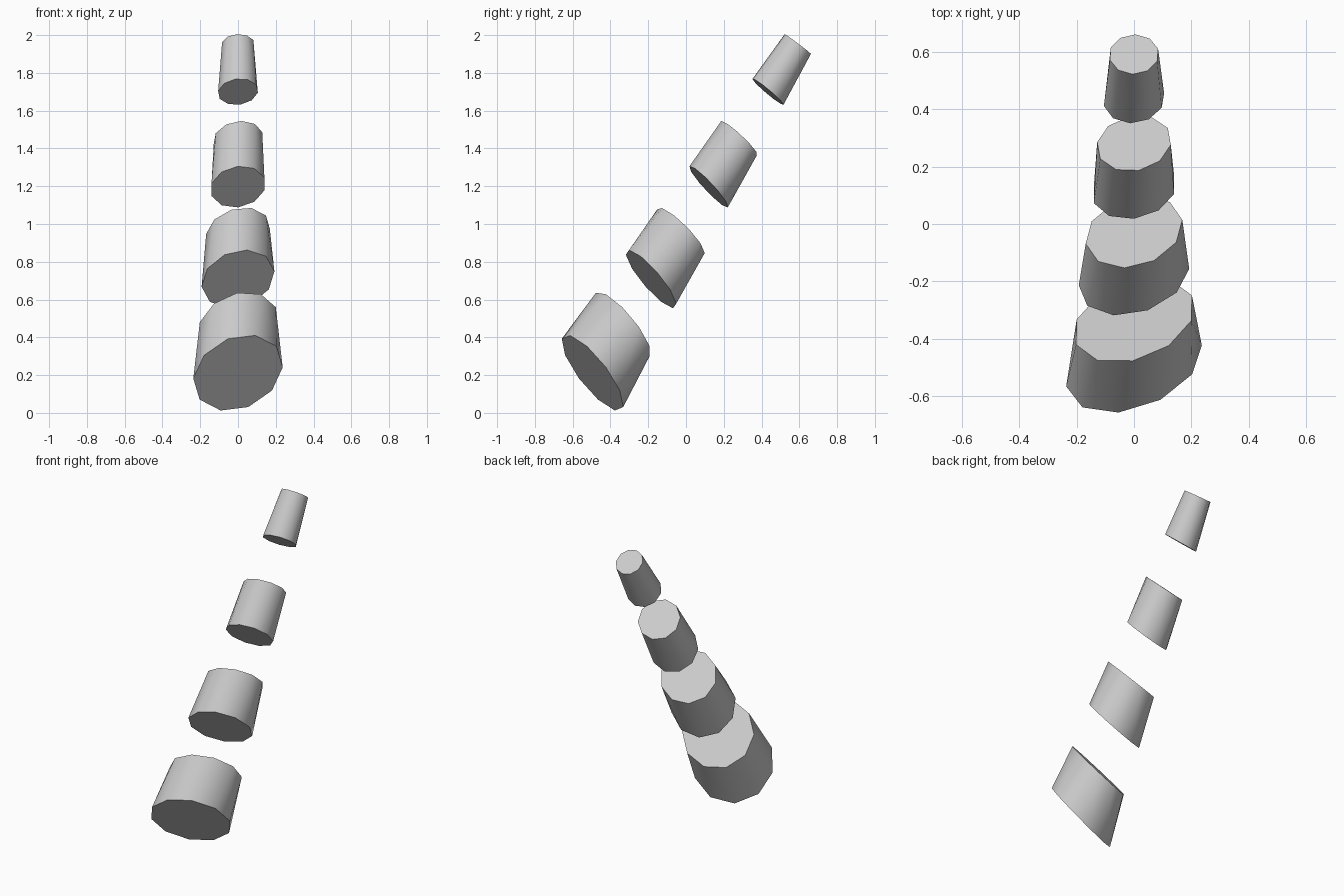
import bpy, bmesh
from math import sin, cos, radians, pi
from mathutils import Vector

if "Cube" in bpy.data.objects:
    bpy.data.objects.remove(bpy.data.objects["Cube"])

SIDES = 10

# Each segment is a pair of rings: (centre y, radius, tilt, sideways lean, twist)
SEGMENTS = {
    "lower_segment": [(-0.495, 0.249, 52, 17.5, 4.8), (-0.335, 0.220, 50, 16, 17)],
    "lower_middle_segment": [(-0.185, 0.199, 49.5, 14, -3.6), (-0.027, 0.174, 45, 13, 6.5)],
    "upper_middle_segment": [(0.120, 0.149, 47, 9, 17.8), (0.281, 0.132, 43, 8.5, 25.5)],
    "upper_segment": [(0.434, 0.1075, 40, 6, 10.8), (0.592, 0.087, 37, 2, 14.7)],
}


def ring(bm, y, radius, tilt, lean, twist):
    """Tilted circle of vertices centred on the straight leaning axis."""
    t, l = radians(tilt), radians(lean)
    centre = Vector((0, y, 0.2115 + 1.602 * (y + 0.495)))
    u = Vector((cos(l), sin(l) * sin(t), sin(l) * cos(t)))
    v = Vector((0, -cos(t), sin(t)))
    verts = []
    for k in range(SIDES):
        a = 2 * pi * k / SIDES - radians(twist)
        verts.append(bm.verts.new(centre + radius * (u * cos(a) + v * sin(a))))
    return verts


def segment(name, rings):
    """Capped tapered tube between two rings."""
    bm = bmesh.new()
    low, high = [ring(bm, *r) for r in rings]
    bm.faces.new(low)
    bm.faces.new(high)
    for k in range(SIDES):
        n = (k + 1) % SIDES
        bm.faces.new((low[k], low[n], high[n], high[k]))
    bmesh.ops.recalc_face_normals(bm, faces=bm.faces)
    mesh = bpy.data.meshes.new(name)
    bm.to_mesh(mesh)
    bm.free()
    obj = bpy.data.objects.new(name, mesh)
    bpy.context.collection.objects.link(obj)
    # smooth sides, crisp cap rims
    bpy.ops.object.select_all(action='DESELECT')
    obj.select_set(True)
    bpy.context.view_layer.objects.active = obj
    bpy.ops.object.shade_smooth_by_angle(angle=radians(50))


for name, rings in SEGMENTS.items():
    segment(name, rings)
